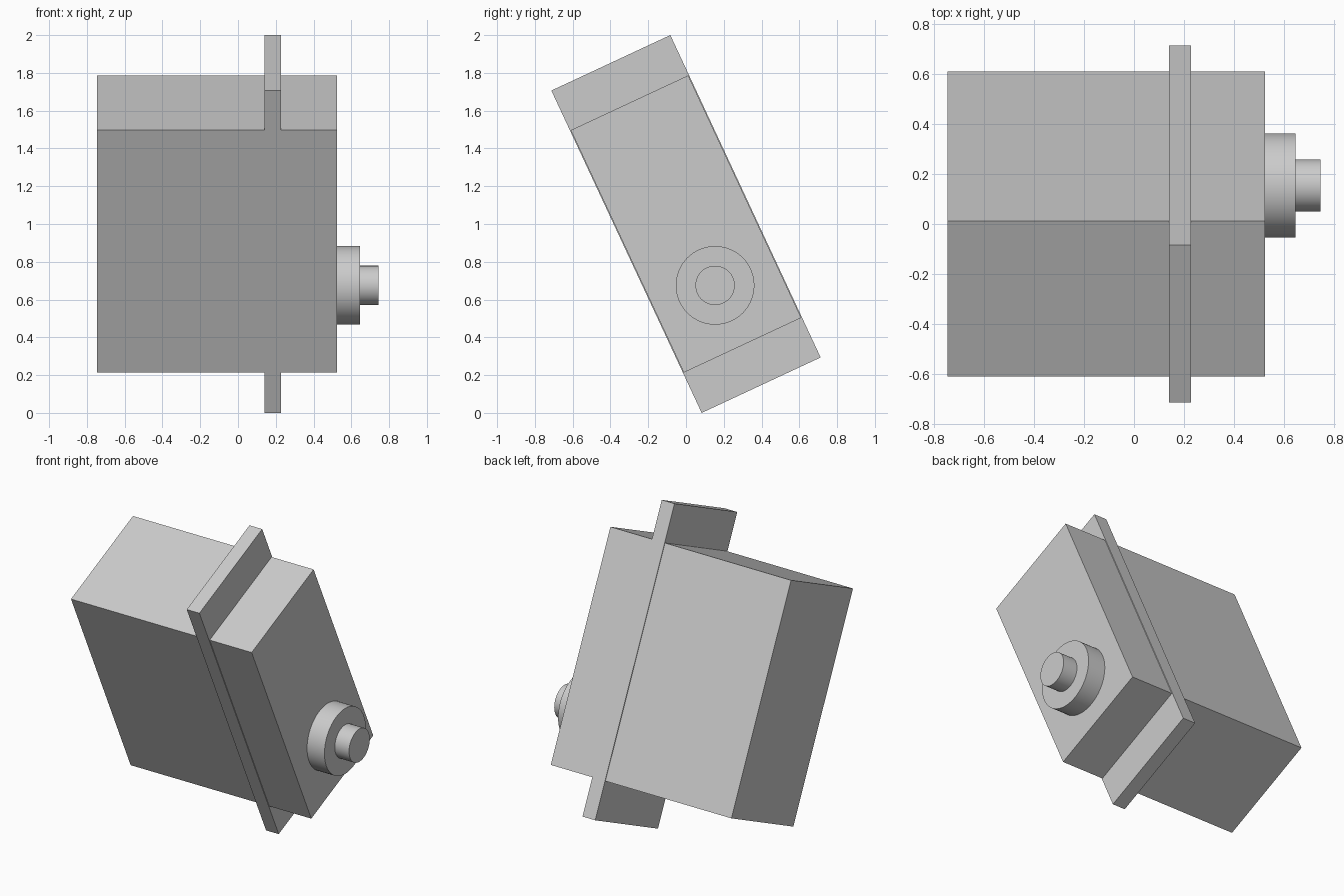
import bpy
import math
from mathutils import Matrix, Vector

if "Cube" in bpy.data.objects:
    bpy.data.objects.remove(bpy.data.objects["Cube"], do_unlink=True)

# Single plain grey for the whole housing
grey = bpy.data.materials.new("plain_grey")
grey.use_nodes = True
colour = (0.6, 0.6, 0.6, 1)
grey.diffuse_color = colour
grey.node_tree.nodes["Principled BSDF"].inputs["Base Color"].default_value = colour

# The device leans forward about the x axis, around its centre
TILT = Matrix.Rotation(math.radians(25), 4, "X")
CENTRE = Vector((0, 0, 1))


def finish(name):
    obj = bpy.context.object
    obj.name = name
    obj.data.materials.append(grey)
    return obj


def tilted_box(name, x0, x1, depth, height):
    bpy.ops.mesh.primitive_cube_add(size=1)
    obj = finish(name)
    size = Matrix.Diagonal((x1 - x0, depth, height, 1))
    shift = Matrix.Translation(((x0 + x1) / 2, 0, 0))
    obj.data.transform(Matrix.Translation(CENTRE) @ TILT @ shift @ size)


def side_cylinder(name, x0, x1, radius):
    bpy.ops.mesh.primitive_cylinder_add(
        vertices=64, radius=radius, depth=x1 - x0,
        location=((x0 + x1) / 2, 0.154, 0.675),
        rotation=(0, math.pi / 2, 0))
    finish(name)
    bpy.ops.object.shade_smooth_by_angle()


# Housing and the thin mounting flange around it
tilted_box("motor_body", -0.746, 0.523, 0.686, 1.416)
tilted_box("mounting_flange", 0.139, 0.228, 0.695, 1.883)

# Output collar and shaft on the left side
side_cylinder("output_collar", 0.523, 0.645, 0.208)
side_cylinder("output_shaft", 0.645, 0.745, 0.104)
